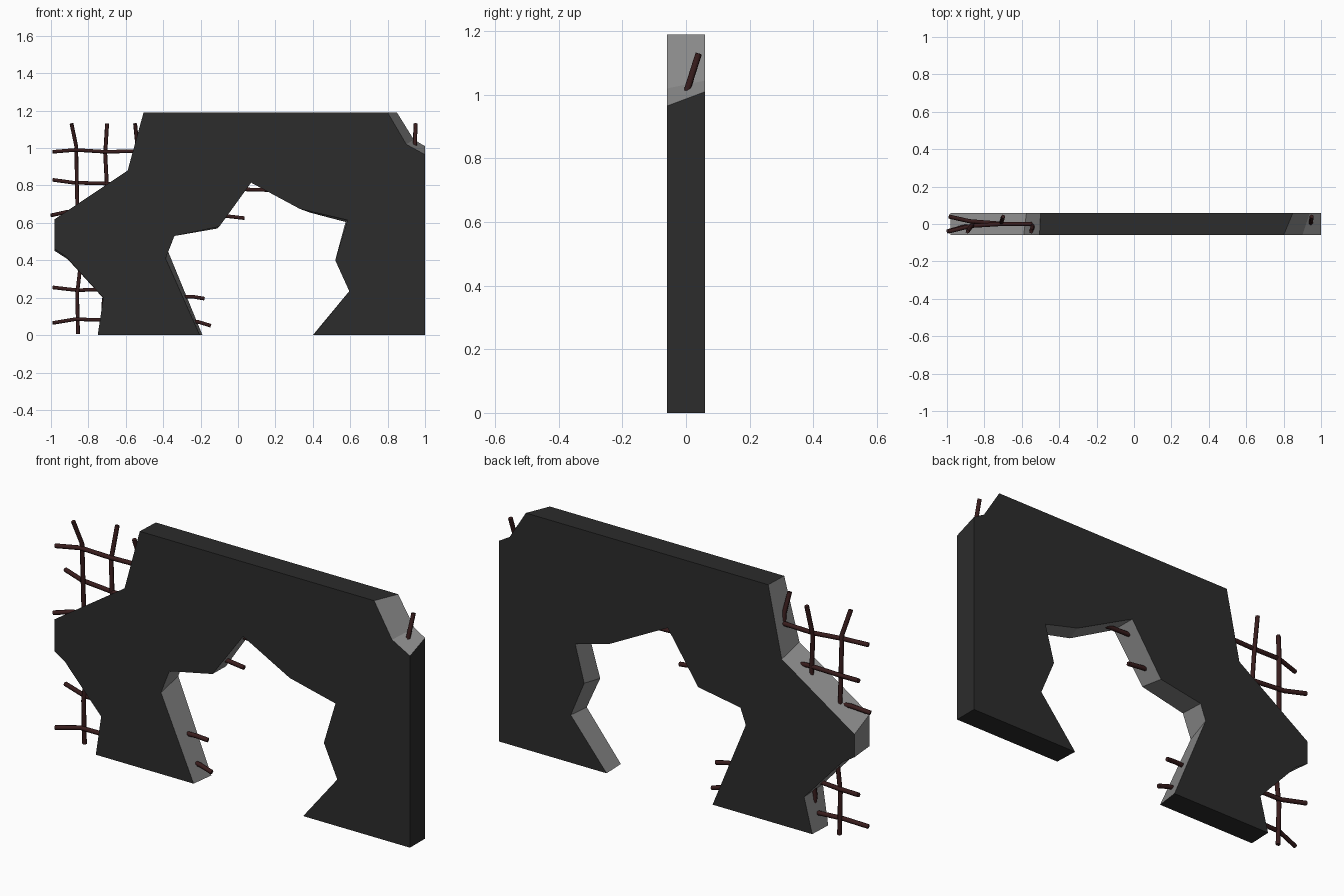
import bpy
import bmesh


def material(name, rgb):
    m = bpy.data.materials.new(name)
    m.diffuse_color = (*rgb, 1)
    return m


plaster = material("dark_plaster", (0.025, 0.025, 0.025))
concrete = material("broken_concrete", (0.25, 0.25, 0.25))
rust = material("rusty_steel", (0.04, 0.012, 0.012))

# Wall outline: front x, front z, back x, back z, (edge to next point is broken)
T = 0.06
OUTLINE = [
    (-0.75, 0.00, -0.745, 0.00, 1), (-0.72, 0.20, -0.70, 0.175, 1),
    (-0.92, 0.42, -0.91, 0.405, 1), (-0.98, 0.46, -0.98, 0.45, 1),
    (-0.98, 0.62, -0.98, 0.565, 1), (-0.59, 0.88, -0.575, 0.835, 1),
    (-0.505, 1.19, -0.50, 1.19, 0), (0.80, 1.19, 0.85, 1.19, 1),
    (0.90, 1.02, 0.94, 1.045, 1), (1.00, 0.965, 1.00, 1.01, 0),
    (1.00, 0.00, 1.00, 0.00, 0), (0.405, 0.00, 0.40, 0.00, 1),
    (0.595, 0.235, 0.60, 0.24, 1), (0.52, 0.40, 0.525, 0.42, 1),
    (0.585, 0.615, 0.575, 0.605, 1), (0.33, 0.675, 0.385, 0.655, 1),
    (0.07, 0.815, 0.06, 0.823, 1), (-0.10, 0.58, -0.11, 0.57, 1),
    (-0.34, 0.53, -0.345, 0.53, 1), (-0.387, 0.41, -0.375, 0.45, 1),
    (-0.205, 0.00, -0.19, 0.00, 0),
]
bm = bmesh.new()
front = [bm.verts.new((p[0], -T, p[1])) for p in OUTLINE]
back = [bm.verts.new((p[2], T, p[3])) for p in OUTLINE]
bm.faces.new(front)
bm.faces.new(back[::-1])
for i, p in enumerate(OUTLINE):
    j = (i + 1) % len(OUTLINE)
    f = bm.faces.new((front[j], front[i], back[i], back[j]))
    f.material_index = p[4]
bmesh.ops.recalc_face_normals(bm, faces=bm.faces)
bmesh.ops.triangulate(bm, faces=[f for f in bm.faces if len(f.verts) > 4])
me = bpy.data.meshes.new("broken_wall")
bm.to_mesh(me)
bm.free()
me.materials.append(plaster)
me.materials.append(concrete)
bpy.context.collection.objects.link(bpy.data.objects.new("broken_wall", me))


# Bent reinforcement bars
def bar(name, pts):
    cu = bpy.data.curves.new(name, 'CURVE')
    cu.dimensions = '3D'
    cu.bevel_depth = 0.011
    cu.bevel_resolution = 1
    cu.use_fill_caps = True
    sp = cu.splines.new('POLY')
    sp.points.add(len(pts) - 1)
    for q, co in zip(sp.points, pts):
        q.co = (*co, 1)
    cu.materials.append(rust)
    ob = bpy.data.objects.new(name, cu)
    bpy.context.collection.objects.link(ob)
    bpy.ops.object.select_all(action='DESELECT')
    bpy.context.view_layer.objects.active = ob
    ob.select_set(True)
    bpy.ops.object.convert(target='MESH')


HORIZONTAL = [
    [(-0.99, -0.04, 0.98), (-0.87, -0.01, 0.99), (-0.71, 0, 0.98), (-0.50, 0, 0.985)],
    [(-0.99, 0.04, 0.83), (-0.88, 0.015, 0.815), (-0.69, 0, 0.81),
     (-0.40, 0, 0.79), (0.0, 0, 0.78), (0.18, 0, 0.775)],
    [(-1.0, -0.04, 0.64), (-0.91, -0.015, 0.66), (-0.70, 0, 0.65),
     (-0.15, 0, 0.645), (-0.05, 0, 0.635), (0.035, 0, 0.625)],
    [(-0.99, 0.04, 0.255), (-0.86, 0.01, 0.24), (-0.70, 0, 0.245),
     (-0.32, 0.005, 0.205), (-0.24, 0.01, 0.205), (-0.18, 0.02, 0.195)],
    [(-0.99, -0.04, 0.065), (-0.87, -0.01, 0.085), (-0.70, 0, 0.08),
     (-0.30, 0, 0.08), (-0.21, 0, 0.07), (-0.145, 0, 0.05)],
]
VERTICAL = [
    [(-0.89, -0.04, 1.13), (-0.865, -0.005, 1.01), (-0.86, 0, 0.72),
     (-0.845, 0, 0.35), (-0.86, 0, 0.22), (-0.855, 0, 0.005)],
    [(-0.70, 0.04, 1.13), (-0.71, 0.005, 0.97), (-0.70, 0, 0.78),
     (-0.705, 0, 0.28), (-0.72, 0, 0.16), (-0.70, 0, 0.03)],
    [(-0.55, -0.04, 1.13), (-0.54, -0.01, 1.03), (-0.54, 0, 0.92)],
    [(0.95, 0.04, 1.13), (0.945, 0.005, 1.02), (0.945, 0, 0.92)],
]
for i, pts in enumerate(HORIZONTAL):
    bar(f"horizontal_bar_{i + 1}", pts)
for i, pts in enumerate(VERTICAL):
    bar(f"vertical_bar_{i + 1}", pts)
